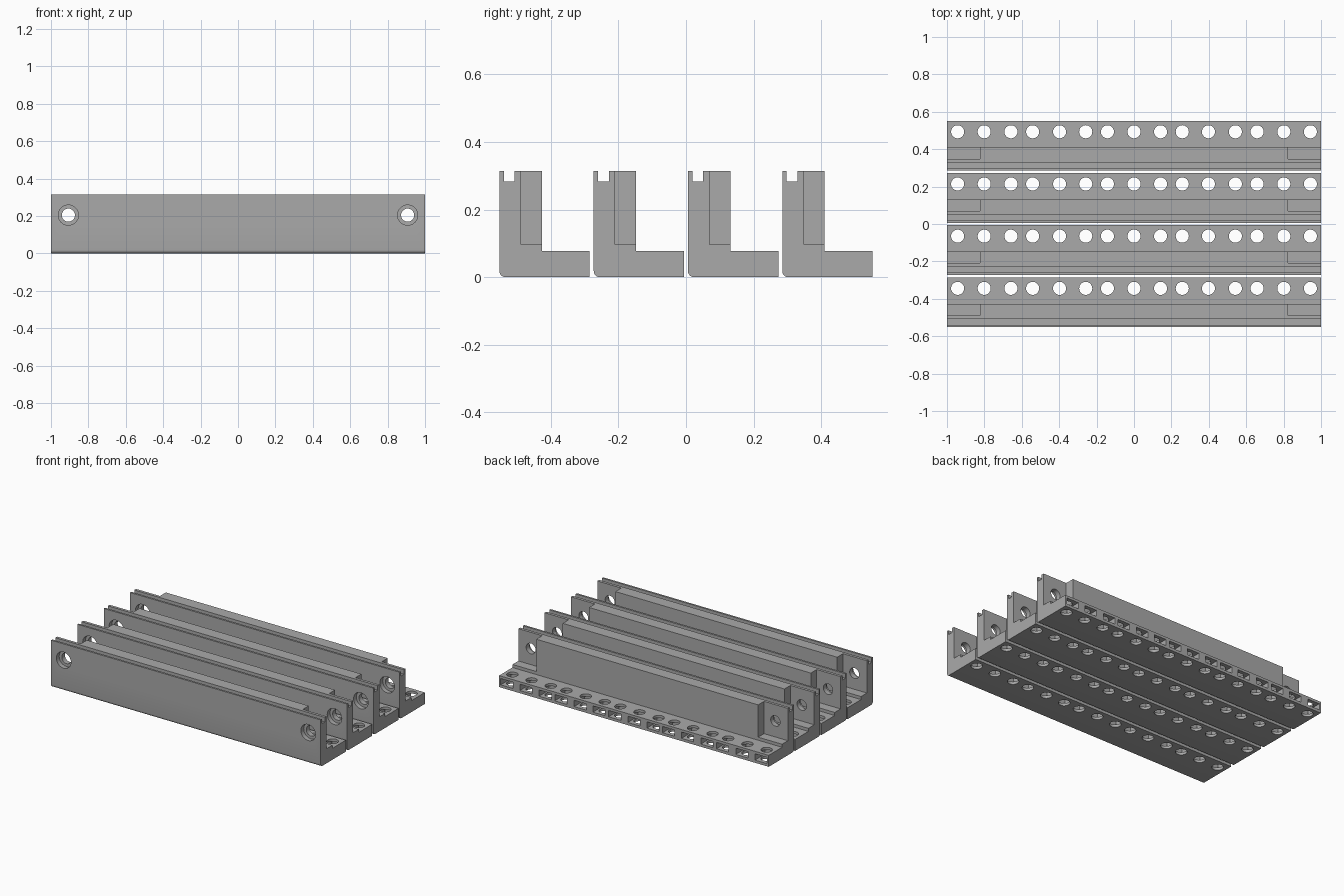
import bpy, bmesh, math
from mathutils import Matrix, Vector

if "Cube" in bpy.data.objects:
    bpy.data.objects.remove(bpy.data.objects["Cube"])

PITCH, Y0 = 0.279, -0.552
HOLES = [0, 0.142, 0.258, 0.398, 0.542, 0.658, 0.801, 0.943]
HOLES = [-x for x in HOLES[:0:-1]] + HOLES

grey = bpy.data.materials.new("mid grey")
grey.diffuse_color = (0.4, 0.4, 0.4, 1)
grey.use_nodes = True
grey.node_tree.nodes["Principled BSDF"].inputs["Base Color"].default_value = grey.diffuse_color


def finish(name, bm):
    bmesh.ops.recalc_face_normals(bm, faces=bm.faces)
    me = bpy.data.meshes.new(name)
    bm.to_mesh(me)
    bm.free()
    ob = bpy.data.objects.new(name, me)
    bpy.context.collection.objects.link(ob)
    return ob


def box(bm, lo, hi):
    lo, hi = Vector(lo), Vector(hi)
    m = Matrix.Translation((lo + hi) / 2) @ Matrix.Diagonal((*(hi - lo), 1))
    bmesh.ops.create_cube(bm, size=1, matrix=m)


def cylinder(bm, centre, r, depth, along_y=False):
    m = Matrix.Translation(centre)
    if along_y:
        m = m @ Matrix.Rotation(math.pi / 2, 4, 'X')
    bmesh.ops.create_cone(bm, cap_ends=True, segments=32, radius1=r,
                          radius2=r, depth=depth, matrix=m)


# L-shaped rail section with a rounded lower front edge and a groove on top
R = 0.018
arc = [(R - R * math.cos(a), R - R * math.sin(a))
       for a in (i * math.pi / 12 for i in range(7))]
section = arc + [(0.267, 0), (0.267, 0.077), (0.1255, 0.077), (0.1255, 0.314),
                 (0.045, 0.314), (0.045, 0.284), (0.013, 0.284),
                 (0.013, 0.314), (0, 0.314)]
bm = bmesh.new()
face = bm.faces.new([bm.verts.new((-1, y, z)) for y, z in section])
ext = bmesh.ops.extrude_face_region(bm, geom=[face])
bmesh.ops.translate(bm, vec=(2, 0, 0),
                    verts=[v for v in ext["geom"] if isinstance(v, bmesh.types.BMVert)])
rail = finish("rail_1", bm)
rail.data.materials.append(grey)

cutters = []
# Stepped-back ends of the upright wall
bm = bmesh.new()
for s in (-1, 1):
    xs = sorted((s * 0.823, s * 1.1))
    box(bm, (xs[0], 0.0635, 0.0975), (xs[1], 0.2, 0.4))
cutters.append(finish("end_cutter", bm))

# Nut pockets in the rear edge and counterbores in the front
bm = bmesh.new()
for x in HOLES:
    box(bm, (x - 0.045, 0.16, 0.018), (x + 0.045, 0.3, 0.06))
for x in (-0.907, 0.907):
    cylinder(bm, (x, -0.02, 0.205), 0.054, 0.1, True)
cutters.append(finish("pocket_cutter", bm))

# Bolt holes through the foot and the wall ends
bm = bmesh.new()
for x in HOLES:
    cylinder(bm, (x, 0.208, 0.04), 0.035, 0.2)
for x in (-0.907, 0.907):
    cylinder(bm, (x, 0.04, 0.205), 0.035, 0.14, True)
cutters.append(finish("hole_cutter", bm))

for c in cutters:
    c.hide_render = True
    mod = rail.modifiers.new(c.name, 'BOOLEAN')
    mod.object, mod.operation, mod.solver = c, 'DIFFERENCE', 'EXACT'

# Bake the cuts and remove the cutters
dg = bpy.context.evaluated_depsgraph_get()
baked = bpy.data.meshes.new_from_object(rail.evaluated_get(dg))
rail.modifiers.clear()
rail.data = baked
for c in cutters:
    bpy.data.objects.remove(c)

bpy.context.view_layer.objects.active = rail
rail.select_set(True)
bpy.ops.object.shade_smooth_by_angle(angle=math.radians(30))

# Four identical rails in a row
rail.location.y = Y0
for i in range(1, 4):
    copy = rail.copy()
    copy.name = f"rail_{i + 1}"
    copy.location.y = Y0 + i * PITCH
    bpy.context.collection.objects.link(copy)
